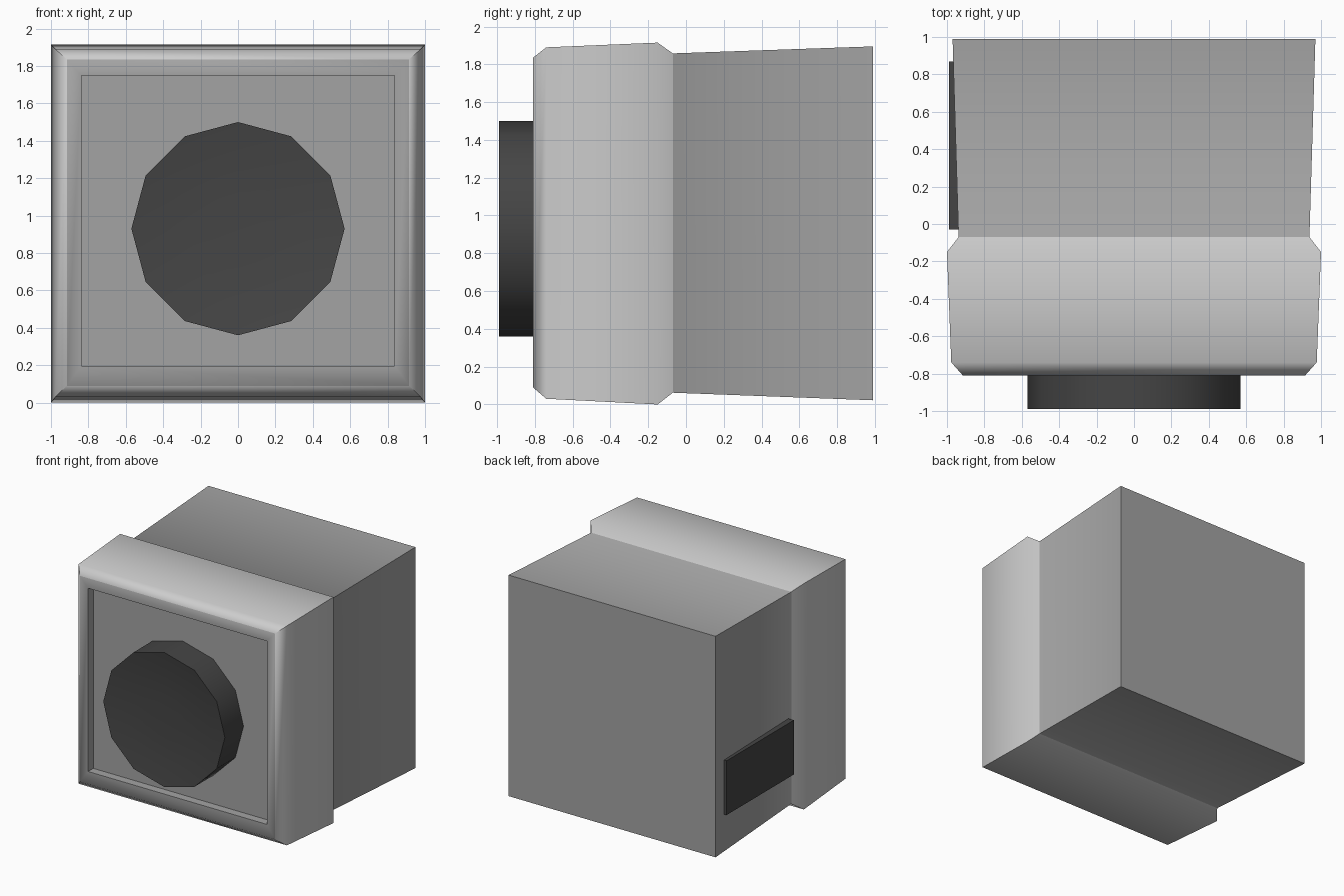
import bpy, bmesh, math

if "Cube" in bpy.data.objects:
    bpy.data.objects.remove(bpy.data.objects["Cube"])


def material(name, v):
    m = bpy.data.materials.new(name)
    m.diffuse_color = (v, v, v, 1)
    m.use_nodes = True
    m.node_tree.nodes["Principled BSDF"].inputs["Base Color"].default_value = m.diffuse_color
    return m


LIGHT = material("light_grey", 0.8)
MID = material("mid_grey", 0.37)
DARK = material("dark_grey", 0.06)


def loft(name, rings, mats, band_mats):
    """Bridge successive rings of points, cap both ends, smooth by angle."""
    bm = bmesh.new()
    loops = [[bm.verts.new(p) for p in ring] for ring in rings]
    n = len(loops[0])
    for a, b, mi in zip(loops, loops[1:], band_mats):
        for i in range(n):
            j = (i + 1) % n
            bm.faces.new((a[i], a[j], b[j], b[i])).material_index = mi
    for cap in (loops[0], loops[-1]):
        bm.faces.new(cap)
    bmesh.ops.recalc_face_normals(bm, faces=bm.faces[:])
    me = bpy.data.meshes.new(name)
    bm.to_mesh(me)
    bm.free()
    for m in mats:
        me.materials.append(m)
    ob = bpy.data.objects.new(name, me)
    bpy.context.collection.objects.link(ob)
    bpy.ops.object.select_all(action='DESELECT')
    ob.select_set(True)
    bpy.context.view_layer.objects.active = ob
    bpy.ops.object.shade_smooth_by_angle(angle=math.radians(60))
    return ob


def rect(y, hx, z0, z1):
    return [(-hx, y, z0), (hx, y, z0), (hx, y, z1), (-hx, y, z1)]


def circle(y, r, n=12, cz=0.93):
    return [(r * math.sin(math.tau * i / n), y, cz + r * math.cos(math.tau * i / n))
            for i in range(n)]


# Housing: recessed front panel, light bezel band, flared rear box
loft("housing", [
    rect(-0.74, 0.838, 0.197, 1.75),
    rect(-0.81, 0.838, 0.197, 1.75),
    rect(-0.81, 0.915, 0.09, 1.835),
    rect(-0.74, 0.977, 0.03, 1.89),
    rect(-0.15, 1.0, 0.0, 1.915),
    rect(-0.07, 0.938, 0.062, 1.858),
    rect(0.99, 0.97, 0.022, 1.895),
], [MID, LIGHT], [0, 0, 1, 1, 1, 0])

# Round twelve-sided front piece with a shallow dished face
loft("front_disc", [
    circle(-0.73, 0.57),
    circle(-0.99, 0.57),
    circle(-0.965, 0.40),
    circle(-0.955, 0.15),
], [DARK], [0, 0, 0])

# Plate on the left side
loft("side_plate", [
    [(-0.99, y, z) for y, z in ((-0.03, 0.34), (0.87, 0.34), (0.87, 0.80), (-0.03, 0.80))],
    [(-0.92, y, z) for y, z in ((-0.03, 0.34), (0.87, 0.34), (0.87, 0.80), (-0.03, 0.80))],
], [DARK], [0])
